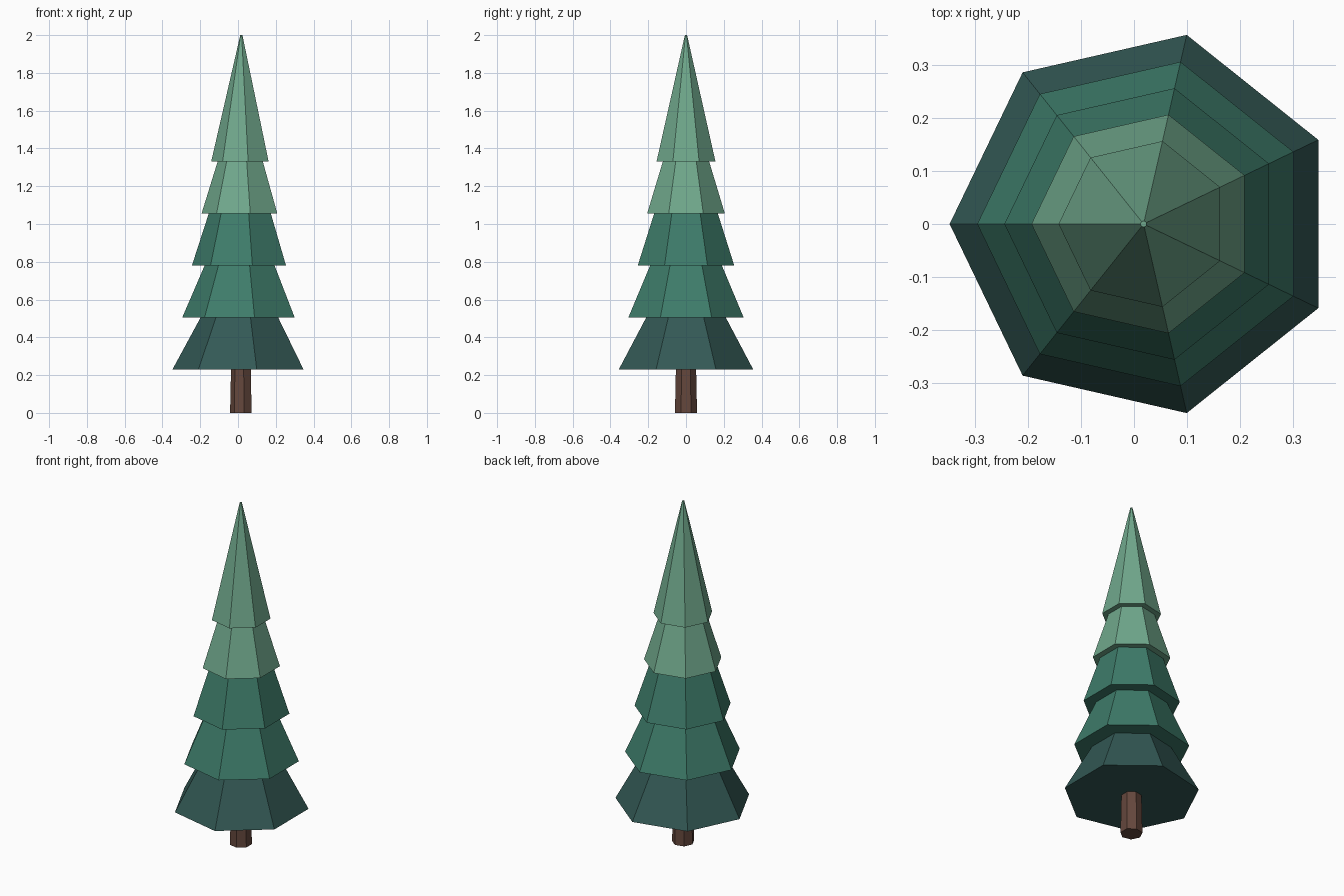
import bpy, bmesh, math

if "Cube" in bpy.data.objects:
    bpy.data.objects.remove(bpy.data.objects["Cube"])

CX = 0.018   # trunk axis; the heptagon is off-centre so its bounds centre on x = 0
SIDES = 7


def material(name, rgb):
    lin = [((c / 255 + 0.055) / 1.055) ** 2.4 for c in rgb]
    m = bpy.data.materials.new(name)
    m.diffuse_color = (*lin, 1.0)
    m.use_nodes = True
    m.node_tree.nodes["Principled BSDF"].inputs["Base Color"].default_value = m.diffuse_color
    return m


def frustum(name, r_low, r_high, z_low, z_high, mat):
    """Closed seven-sided frustum with a corner pointing to -x."""
    bm = bmesh.new()
    rings = []
    for r, z in ((r_low, z_low), (r_high, z_high)):
        ring = []
        for i in range(SIDES):
            a = math.pi + 2 * math.pi * i / SIDES
            ring.append(bm.verts.new((CX + r * math.cos(a), r * math.sin(a), z)))
        rings.append(ring)
    low, high = rings
    for i in range(SIDES):
        j = (i + 1) % SIDES
        bm.faces.new((low[i], low[j], high[j], high[i]))
    bm.faces.new(low[::-1])
    bm.faces.new(high)
    mesh = bpy.data.meshes.new(name)
    bm.to_mesh(mesh)
    bm.free()
    mesh.materials.append(mat)
    ob = bpy.data.objects.new(name, mesh)
    bpy.context.collection.objects.link(ob)
    return ob


bark = material("brown bark", (100, 71, 60))
dark = material("dark teal needles", (51, 89, 85))
mid = material("green needles", (62, 124, 106))
light = material("light green needles", (112, 168, 140))

# Trunk
frustum("trunk", 0.06, 0.055, 0.0, 0.23, bark)

# Foliage tiers from bottom to tip: lower radius, upper radius, colour
tiers = [
    (0.365, 0.216, dark),
    (0.313, 0.195, mid),
    (0.262, 0.173, mid),
    (0.211, 0.126, light),
    (0.160, 0.006, light),
]
for n, (r_low, r_high, mat) in enumerate(tiers):
    z = 0.23 + 0.275 * n
    top = 2.0 if n == len(tiers) - 1 else z + 0.275
    frustum(f"foliage_tier_{n + 1}", r_low, r_high, z, top, mat)
